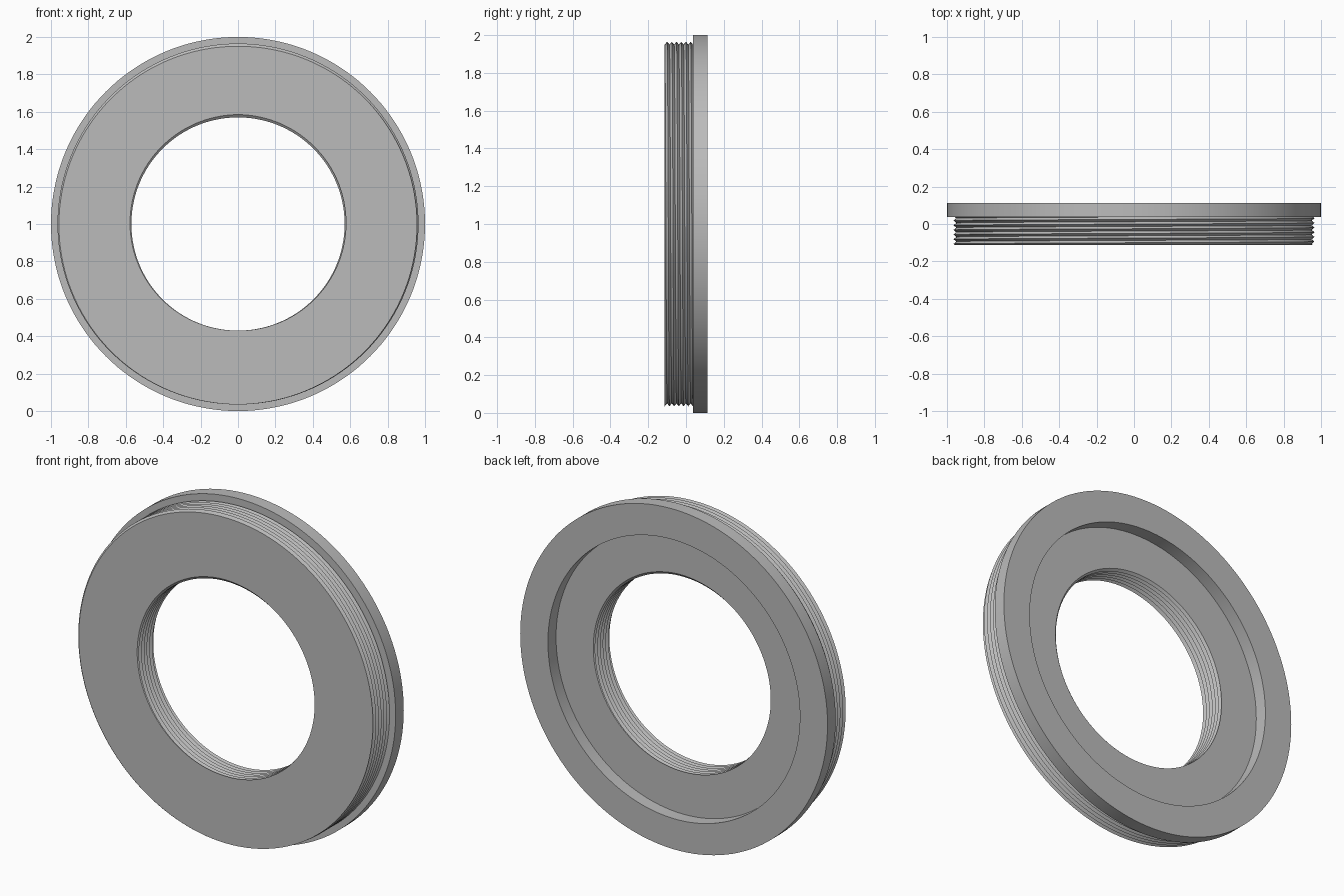
import bpy
import bmesh
import math

if "Cube" in bpy.data.objects:
    bpy.data.objects.remove(bpy.data.objects["Cube"], do_unlink=True)

SEGMENTS = 144
PITCH = 0.0249
TURNS = 6
FRONT, SHOULDER, BACK = -0.1125, 0.037, 0.1125
DEPTH = 0.015


def thread(t, root, depth):
    """Cross-section of a helical V thread at turn fraction t, front to back."""
    rows = []
    for half_step in range(-2, 2 * TURNS + 3):
        y = FRONT + PITCH * (half_step / 2 + t)
        y = min(max(y, FRONT), SHOULDER)
        phase = ((y - FRONT) / PITCH - t) % 1.0
        rows.append((root + depth * (1 - abs(2 * phase - 1)), y))
    return rows


# Closed section: outer thread, flange, rear recess, threaded bore
bm = bmesh.new()
columns = []
for i in range(SEGMENTS + 1):
    t = i / SEGMENTS
    angle = 2 * math.pi * t
    section = thread(t, 0.95, DEPTH)
    section += [(1.0, SHOULDER), (1.0, BACK), (0.82, BACK), (0.82, SHOULDER)]
    section += reversed(thread(t, 0.585, -DEPTH))
    columns.append([bm.verts.new((r * math.sin(angle), y, 1 + r * math.cos(angle)))
                    for r, y in section])

for a, b in zip(columns, columns[1:]):
    for j in range(len(a)):
        k = (j + 1) % len(a)
        bm.faces.new((a[j], a[k], b[k], b[j]))

# Weld the seam and the thread run-outs
bmesh.ops.remove_doubles(bm, verts=bm.verts, dist=0.00001)
bmesh.ops.dissolve_degenerate(bm, edges=bm.edges, dist=0.00001)
bmesh.ops.recalc_face_normals(bm, faces=bm.faces)

mesh = bpy.data.meshes.new("threaded_adapter_ring")
bm.to_mesh(mesh)
bm.free()
ring = bpy.data.objects.new("threaded_adapter_ring", mesh)
bpy.context.collection.objects.link(ring)

# Plain grey metal
grey = bpy.data.materials.new("plain grey")
grey.use_nodes = True
grey.diffuse_color = (0.5, 0.5, 0.5, 1)
grey.node_tree.nodes["Principled BSDF"].inputs["Base Color"].default_value = (0.5, 0.5, 0.5, 1)
mesh.materials.append(grey)

bpy.context.view_layer.objects.active = ring
ring.select_set(True)
bpy.ops.object.shade_smooth_by_angle(angle=math.radians(30))
